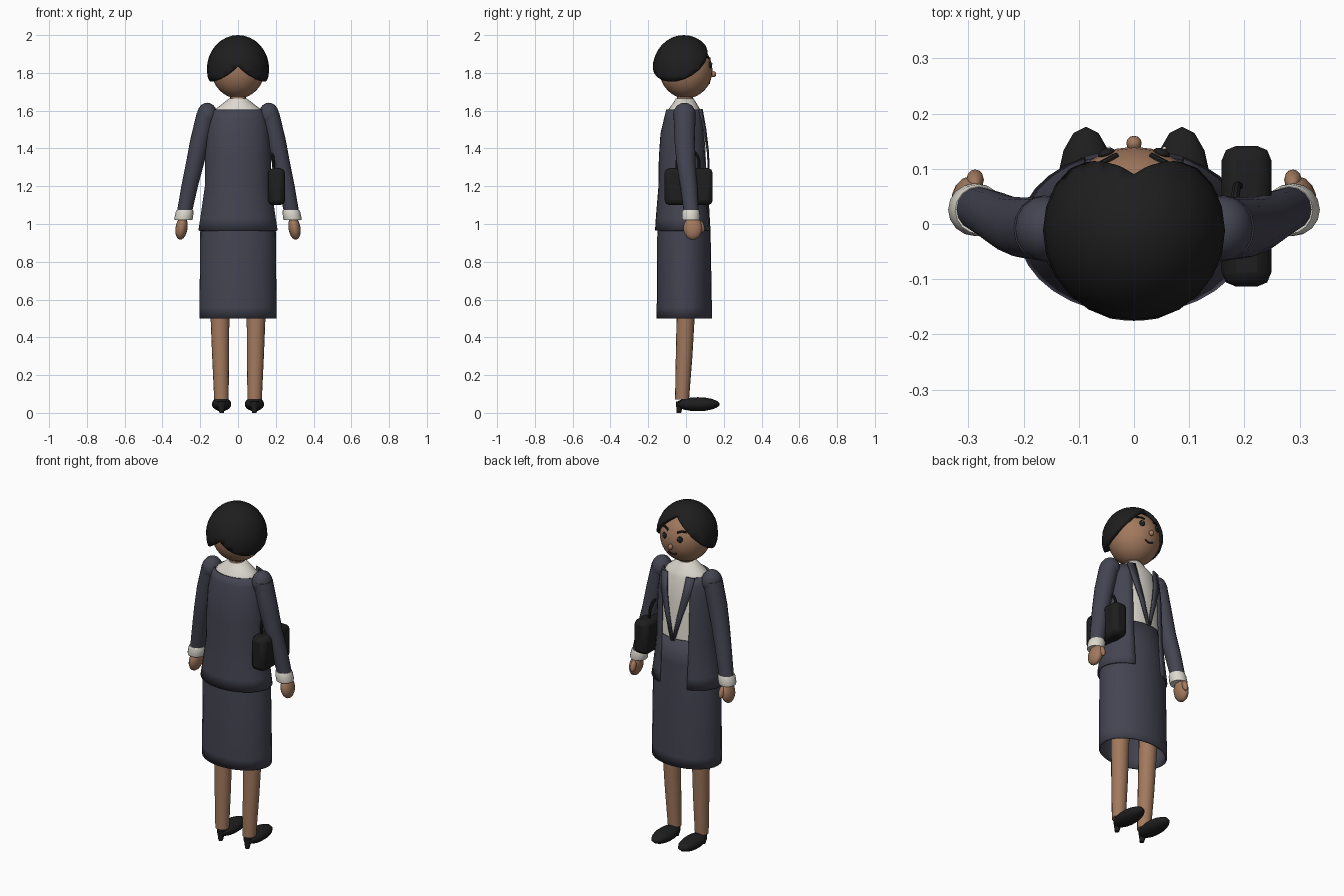
import bpy, bmesh
from math import sin, cos, asin, pi, sqrt
from mathutils import Vector

if "Cube" in bpy.data.objects:
    bpy.data.objects.remove(bpy.data.objects["Cube"])


def material(name, r, g, b):
    m = bpy.data.materials.new(name)
    m.use_nodes = True
    m.diffuse_color = (r, g, b, 1)
    bsdf = next(n for n in m.node_tree.nodes if n.type == 'BSDF_PRINCIPLED')
    bsdf.inputs["Base Color"].default_value = (r, g, b, 1)
    bsdf.inputs["Roughness"].default_value = 0.8
    return m


SUIT = material("slate suit", 0.058, 0.058, 0.084)
SKIN = material("warm skin", 0.36, 0.19, 0.11)
WHITE = material("off white", 0.72, 0.69, 0.62)
BLACK = material("soft black", 0.013, 0.013, 0.013)


def finish(obj, mat, angle=0.7):
    obj.data.materials.clear()
    obj.data.materials.append(mat)
    bpy.ops.object.select_all(action='DESELECT')
    obj.select_set(True)
    bpy.context.view_layer.objects.active = obj
    bpy.ops.object.shade_smooth_by_angle(angle=angle)
    return obj


def from_bmesh(name, bm, mat):
    bmesh.ops.recalc_face_normals(bm, faces=bm.faces)
    mesh = bpy.data.meshes.new(name)
    bm.to_mesh(mesh)
    bm.free()
    obj = bpy.data.objects.new(name, mesh)
    bpy.context.collection.objects.link(obj)
    return finish(obj, mat)


def solidify(obj, thickness):
    mod = obj.modifiers.new("thickness", 'SOLIDIFY')
    mod.thickness = thickness
    mod.offset = -1


def loft(name, sections, mat, n=24, gap=0, caps=True):
    """Sections are (z, centre x, back y, front y, radius x); gap opens the front."""
    bm = bmesh.new()
    rings = []
    for z, cx, back, front, rx in sections:
        cy, ry = (back + front) / 2, (front - back) / 2
        a = asin(gap / rx) if gap else 0
        count = n + 1 if gap else n
        angles = [a + (2 * pi - 2 * a) * i / n for i in range(count)]
        rings.append([bm.verts.new((cx + rx * sin(t), cy + ry * cos(t), z)) for t in angles])
    for lo, hi in zip(rings, rings[1:]):
        for i in range(n):
            j = (i + 1) % len(lo)
            bm.faces.new((lo[i], lo[j], hi[j], hi[i]))
    if caps and not gap:
        bm.faces.new(rings[0])
        bm.faces.new(rings[-1])
    return from_bmesh(name, bm, mat)


def ball(name, centre, size, mat, seg=20, rot=(0, 0, 0)):
    bpy.ops.mesh.primitive_uv_sphere_add(segments=seg, ring_count=seg // 2 + 2, radius=1,
                                         location=centre, rotation=rot)
    obj = bpy.context.object
    obj.name = name
    obj.scale = size
    return finish(obj, mat, 1.0)


def cord(name, points, radius, mat):
    data = bpy.data.curves.new(name, 'CURVE')
    data.dimensions = '3D'
    data.bevel_depth = radius
    data.bevel_resolution = 2
    data.use_fill_caps = True
    data.resolution_u = 6
    spline = data.splines.new('BEZIER')
    spline.bezier_points.add(len(points) - 1)
    for bp, p in zip(spline.bezier_points, points):
        bp.co = p
        bp.handle_left_type = bp.handle_right_type = 'AUTO'
    obj = bpy.data.objects.new(name, data)
    bpy.context.collection.objects.link(obj)
    bpy.ops.object.select_all(action='DESELECT')
    obj.select_set(True)
    bpy.context.view_layer.objects.active = obj
    bpy.ops.object.convert(target='MESH')
    return finish(bpy.context.object, mat)


# Head and neck
HEAD_Z, HEAD_R, HEAD_H = 1.815, 0.14, 0.15


def on_face(x, z, lift=0.0):
    y = HEAD_R * sqrt(1 - (x / HEAD_R) ** 2 - ((z - HEAD_Z) / HEAD_H) ** 2)
    return (x, y + lift, z)


ball("head", (0, 0, HEAD_Z), (HEAD_R, HEAD_R, HEAD_H), SKIN, 28)
loft("neck", [(1.62, 0, -0.05, 0.035, 0.042), (1.72, 0, -0.045, 0.04, 0.042)], SKIN, 16)

# Bobbed hair: half a shell trimmed at the parting and hem, then mirrored
bm = bmesh.new()
bmesh.ops.create_uvsphere(bm, u_segments=24, v_segments=16, radius=1)
for v in bm.verts:
    v.co = Vector((v.co.x * 0.165, v.co.y * 0.165 - 0.012, v.co.z * 0.18 + 1.82))
for point, normal in (((0, 0, 0), (-1, 0, 0)),
                      ((0, 0.09, 1.96), (-0.807, 0.4, -0.864)),
                      ((0, 0, 1.745), (0, 0, -1))):
    bmesh.ops.bisect_plane(bm, geom=bm.verts[:] + bm.edges[:] + bm.faces[:], dist=1e-5,
                           plane_co=point, plane_no=normal, clear_outer=True)
hair = from_bmesh("hair", bm, BLACK)
hair.modifiers.new("mirror", 'MIRROR').use_clip = True
solidify(hair, 0.022)

# Face
ball("nose", (0, 0.146, 1.793), (0.014, 0.014, 0.016), SKIN, 12)
cord("mouth", [on_face(-0.026, 1.752), on_face(0, 1.744), on_face(0.026, 1.752)], 0.004, BLACK)
for s, side in ((1, "left"), (-1, "right")):
    x, y, z = on_face(s * 0.05, 1.842)
    ball(side + "_eye", (x, y, z), (0.016, 0.009, 0.018), BLACK, 14, (0, 0, -s * 0.35))
    ball(side + "_eye_glint", (x + 0.005, y + 0.009, z + 0.006), (0.004, 0.003, 0.004), WHITE, 8)
    cord(side + "_brow", [on_face(s * 0.03, 1.876), on_face(s * 0.05, 1.884),
                          on_face(s * 0.074, 1.882)], 0.006, BLACK)

# Blouse, skirt and open jacket
loft("blouse", [(1.2, 0, -0.125, 0.112, 0.155), (1.45, 0, -0.12, 0.1, 0.155),
                (1.59, 0, -0.098, 0.082, 0.128), (1.612, 0, -0.09, 0.072, 0.115),
                (1.64, 0, -0.068, 0.055, 0.078), (1.665, 0, -0.054, 0.04, 0.045)], WHITE)
skirt = loft("skirt", [(0.5, 0, -0.155, 0.137, 0.204), (0.56, 0, -0.155, 0.137, 0.204),
                       (0.96, 0, -0.152, 0.13, 0.2), (1.1, 0, -0.138, 0.122, 0.178),
                       (1.24, 0, -0.13, 0.118, 0.16)], SUIT, 28, caps=False)
solidify(skirt, 0.008)
jacket = loft("jacket", [(0.965, 0, -0.164, 0.136, 0.21), (1.03, 0, -0.16, 0.133, 0.2),
                         (1.2, 0, -0.146, 0.124, 0.176), (1.35, 0, -0.144, 0.12, 0.175),
                         (1.48, 0, -0.135, 0.114, 0.168), (1.56, 0, -0.116, 0.106, 0.155),
                         (1.605, 0, -0.105, 0.096, 0.138)], SUIT, 28, gap=0.09)
solidify(jacket, 0.009)
ball("jacket_button", (0, 0.132, 1.245), (0.009, 0.006, 0.009), BLACK, 10)

# Lapels: tapering strips meeting at the button
for s, side in ((1, "left"), (-1, "right")):
    bm = bmesh.new()
    rows = [[bm.verts.new((s * x, y, z)) for x, y, z in row] for row in (
        ((0.062, 0.088, 1.61), (0.108, 0.075, 1.605)),
        ((0.05, 0.108, 1.5), (0.092, 0.1, 1.5)),
        ((0.026, 0.122, 1.38), (0.055, 0.118, 1.38)),
        ((-0.003, 0.127, 1.235), (0.012, 0.127, 1.235)))]
    for a, b in zip(rows, rows[1:]):
        bm.faces.new((a[0], a[1], b[1], b[0]) if s < 0 else (a[1], a[0], b[0], b[1]))
    lapel = from_bmesh(side + "_lapel", bm, SUIT)
    solidify(lapel, 0.008)

    # Arms
    ball(side + "_shoulder", (s * 0.163, -0.008, 1.578), (0.054, 0.06, 0.064), SUIT, 16)
    loft(side + "_sleeve", [(1.06, s * 0.284, -0.012, 0.068, 0.04),
                            (1.2, s * 0.256, -0.03, 0.06, 0.044),
                            (1.32, s * 0.228, -0.05, 0.05, 0.048),
                            (1.45, s * 0.2, -0.062, 0.048, 0.052),
                            (1.59, s * 0.166, -0.066, 0.05, 0.052)], SUIT, 16)
    loft(side + "_cuff", [(1.02, s * 0.289, -0.02, 0.072, 0.046),
                          (1.03, s * 0.288, -0.022, 0.074, 0.049),
                          (1.065, s * 0.282, -0.022, 0.072, 0.047),
                          (1.075, s * 0.281, -0.018, 0.068, 0.043)], WHITE, 16)
    ball(side + "_hand", (s * 0.299, 0.036, 0.978), (0.032, 0.05, 0.062), SKIN, 16, (0, -s * 0.15, 0))
    ball(side + "_thumb", (s * 0.288, 0.08, 0.988), (0.016, 0.017, 0.034), SKIN, 12, (0.3, 0, 0))

    # Legs and heeled shoes
    loft(side + "_leg", [(0.07, s * 0.088, -0.058, 0.016, 0.038),
                         (0.3, s * 0.092, -0.054, 0.034, 0.045),
                         (0.75, s * 0.1, -0.045, 0.06, 0.055)], SKIN, 16)
    ball(side + "_shoe", (s * 0.087, 0.062, 0.046), (0.053, 0.116, 0.037), BLACK, 14)
    loft(side + "_heel", [(0, s * 0.087, -0.05, -0.026, 0.012),
                          (0.06, s * 0.087, -0.053, -0.008, 0.026)], BLACK, 10)

# Handbag with a short strap under the arm
bpy.ops.mesh.primitive_cube_add(size=1, location=(0.204, 0.014, 1.198))
bag = bpy.context.object
bag.name = "handbag"
bag.scale = (0.09, 0.255, 0.196)
bpy.ops.object.transform_apply(location=False, rotation=False, scale=True)
bevel = bag.modifiers.new("rounded", 'BEVEL')
bevel.width = 0.026
bevel.segments = 2
finish(bag, BLACK)
cord("bag_strap", [(0.19, 0.07, 1.28), (0.185, 0.06, 1.36), (0.18, 0, 1.4),
                   (0.185, -0.04, 1.36), (0.19, -0.05, 1.28)], 0.008, BLACK)
